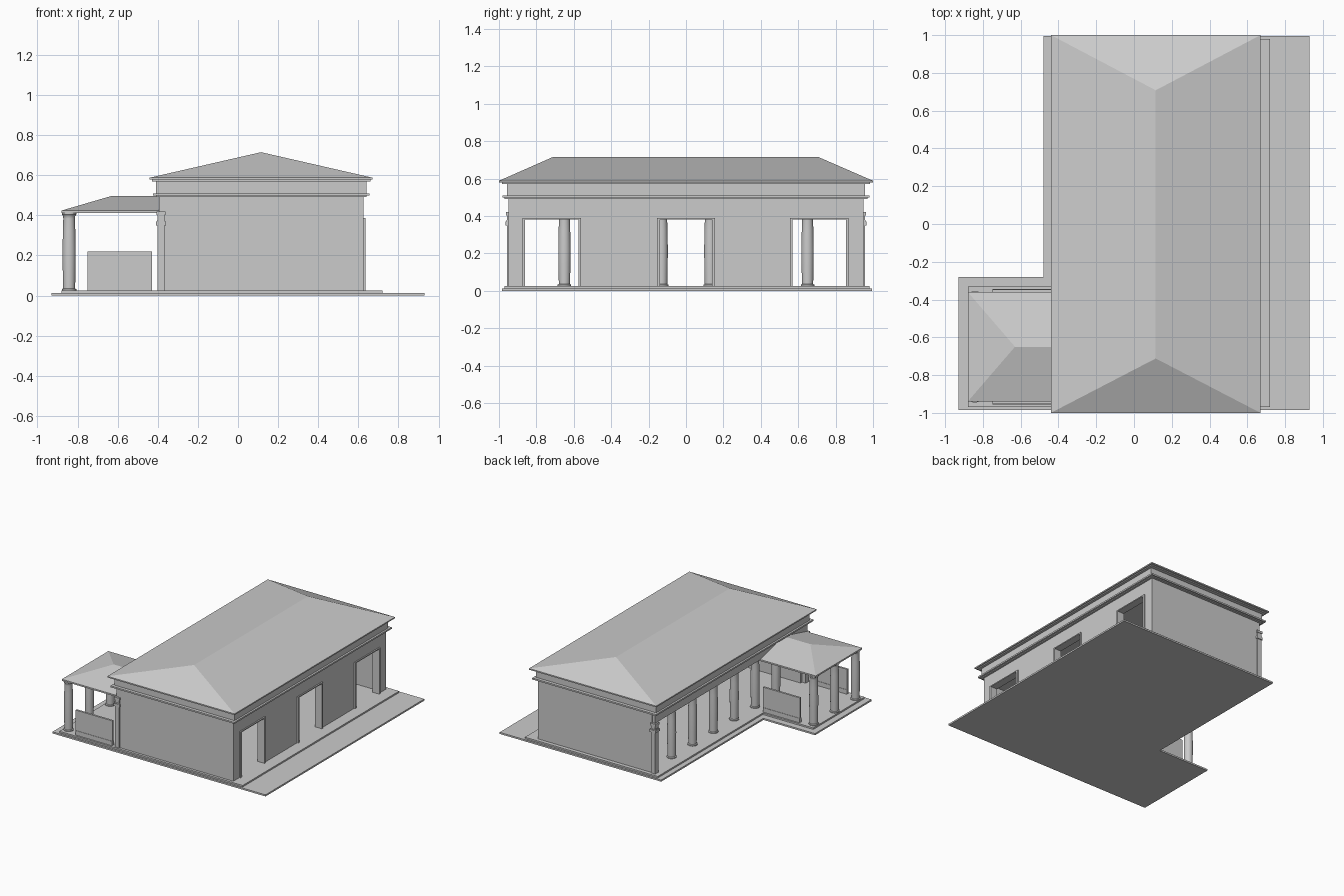
import bpy, bmesh, math

if "Cube" in bpy.data.objects:
    bpy.data.objects.remove(bpy.data.objects["Cube"])

def finish(name, bm):
    bmesh.ops.recalc_face_normals(bm, faces=bm.faces)
    me = bpy.data.meshes.new(name)
    bm.to_mesh(me)
    bm.free()
    ob = bpy.data.objects.new(name, me)
    bpy.context.collection.objects.link(ob)
    return ob

def box(name, x, y, z):
    bm = bmesh.new()
    for v in bmesh.ops.create_cube(bm, size=1)["verts"]:
        v.co = [r[0] + (c + 0.5) * (r[1] - r[0]) for r, c in zip((x, y, z), v.co)]
    return finish(name, bm)

def prism(name, outline, z0, z1):
    bm = bmesh.new()
    f = bm.faces.new([bm.verts.new((x, y, z0)) for x, y in outline])
    ext = bmesh.ops.extrude_face_region(bm, geom=[f])["geom"]
    for v in ext:
        if isinstance(v, bmesh.types.BMVert):
            v.co.z = z1
    return finish(name, bm)

def hip_roof(name, x, y, z, ridge):
    # z = underside, eave, ridge height; ridge = its two end points
    bm = bmesh.new()
    cs = [(x[0], y[0]), (x[1], y[0]), (x[1], y[1]), (x[0], y[1])]
    lo = [bm.verts.new((*c, z[0])) for c in cs]
    e = [bm.verts.new((*c, z[1])) for c in cs]
    a, b = [bm.verts.new((*p, z[2])) for p in ridge]
    bm.faces.new(lo)
    for i in range(4):
        j = (i + 1) % 4
        bm.faces.new((lo[i], lo[j], e[j], e[i]))
    if abs(ridge[0][0] - ridge[1][0]) < 1e-6:      # ridge runs along y
        sides = [(e[0], e[1], a), (e[1], e[2], b, a), (e[2], e[3], b), (e[3], e[0], a, b)]
    else:                                          # ridge runs along x
        sides = [(e[3], e[0], a), (e[0], e[1], b, a), (e[1], e[2], b), (e[2], e[3], a, b)]
    for s in sides:
        bm.faces.new(s)
    return finish(name, bm)

def column(name, x, y, profile, n=24):
    bm = bmesh.new()
    rings = [[bm.verts.new((x + r * math.cos(2 * math.pi * i / n),
                            y + r * math.sin(2 * math.pi * i / n), z)) for i in range(n)]
             for r, z in profile]
    bm.faces.new(rings[0])
    bm.faces.new(rings[-1])
    for p, q in zip(rings, rings[1:]):
        for i in range(n):
            j = (i + 1) % n
            bm.faces.new((p[i], p[j], q[j], q[i]))
    ob = finish(name, bm)
    bpy.ops.object.select_all(action='DESELECT')
    ob.select_set(True)
    bpy.context.view_layer.objects.active = ob
    bpy.ops.object.shade_smooth_by_angle(angle=math.radians(35))

FLOOR = 0.025

# L-shaped base and upper step
prism("base_slab", [(-0.93, -0.985), (0.93, -0.985), (0.93, 0.995), (-0.48, 0.995),
                    (-0.48, -0.28), (-0.93, -0.28)], 0, 0.013)
prism("floor_step", [(-0.88, -0.97), (0.72, -0.97), (0.72, 0.98), (-0.44, 0.98),
                     (-0.44, -0.33), (-0.88, -0.33)], 0.013, FLOOR)

# End walls
box("front_wall", (-0.37, 0.625), (-0.95, -0.90), (FLOOR, 0.5))
box("back_wall", (-0.37, 0.625), (0.90, 0.95), (FLOOR, 0.5))

# Right wall: piers, lintel and door trims
doors = [(-0.86, -0.575), (-0.14, 0.14), (0.57, 0.855)]
edges = [-0.95] + [v for d in doors for v in d] + [0.95]
for y0, y1 in zip(edges[::2], edges[1::2]):
    box("right_wall_pier", (0.575, 0.625), (y0, y1), (FLOOR, 0.38))
box("right_wall_lintel", (0.575, 0.625), (-0.95, 0.95), (0.38, 0.5))
T = 0.014
for y0, y1 in doors:
    box("door_trim", (0.62, 0.635), (y0 - T, y0), (FLOOR, 0.38))
    box("door_trim", (0.62, 0.635), (y1, y1 + T), (FLOOR, 0.38))
    box("door_trim_head", (0.62, 0.635), (y0 - T, y1 + T), (0.38, 0.388))

# Beam and ceiling block, then entablature courses
box("ceiling_beam", (-0.395, 0.62), (-0.948, 0.948), (0.42, 0.5))
box("lower_ledge", (-0.41, 0.64), (-0.97, 0.97), (0.492, 0.502))
box("upper_ledge", (-0.425, 0.655), (-0.982, 0.982), (0.498, 0.51))
box("frieze", (-0.41, 0.64), (-0.957, 0.957), (0.51, 0.578))
box("cornice", (-0.43, 0.66), (-0.985, 0.985), (0.57, 0.58))

# Main hip roof
hip_roof("main_roof", (-0.44, 0.67), (-1, 1), (0.578, 0.588, 0.715),
         [(0.115, -0.712), (0.115, 0.708)])

# Corner pilasters with stepped capitals
for s in (-1, 1):
    for name, half, z0, z1 in [("pilaster", 0.018, FLOOR, 0.42), ("pilaster_band", 0.025, 0.35, 0.37),
                               ("pilaster_neck", 0.021, 0.37, 0.378),
                               ("pilaster_cap", 0.023, 0.402, 0.42)]:
        y = s * 0.938
        box(name, (-0.384 - half, -0.384 + half), (y - half - 0.002, y + half + 0.002), (z0, z1))

# Round columns
def shaft(top):
    return [(0.036, FLOOR), (0.036, 0.032), (0.03, 0.036), (0.032, 0.14), (0.033, 0.22),
            (0.031, 0.32), (0.029, top - 0.03), (0.03, top - 0.018), (0.036, top - 0.01), (0.036, top)]
for k in range(6):
    column("colonnade_column", -0.33, -0.65 + 0.26 * k, shaft(0.422))
for y in (-0.91, -0.65, -0.39):
    column("porch_column", -0.842, y, shaft(0.414))

# Porch roof and side parapets
hip_roof("porch_roof", (-0.88, -0.39), (-0.94, -0.36), (0.412, 0.424, 0.497),
         [(-0.63, -0.65), (-0.39, -0.65)]).name = "porch_roof"
for y in (-0.945, -0.355):
    box("parapet_plinth", (-0.75, -0.43), (y - 0.011, y + 0.011), (FLOOR, 0.06))
    box("parapet_panel", (-0.75, -0.43), (y - 0.008, y + 0.008), (0.06, 0.22))
